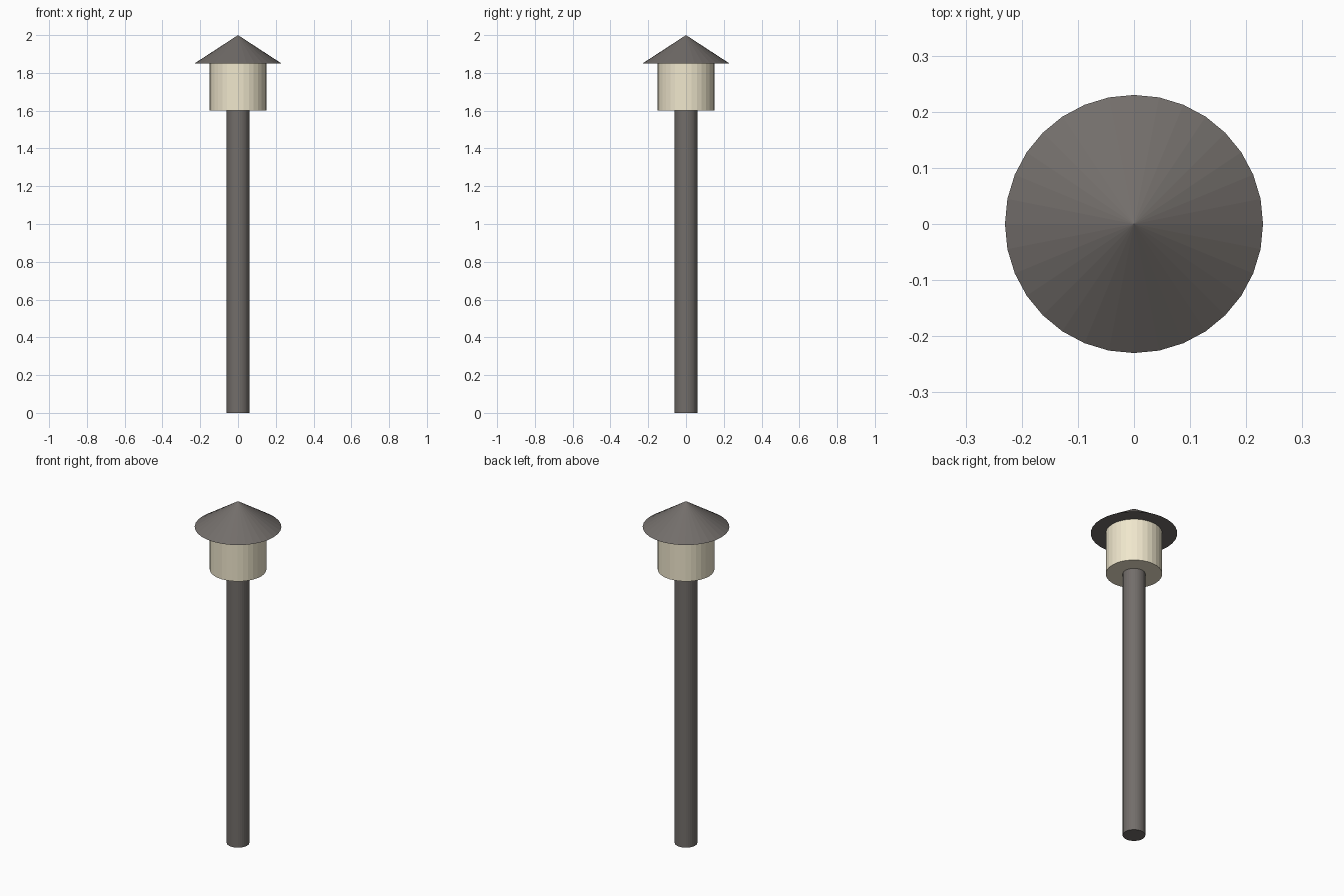
import bpy

if "Cube" in bpy.data.objects:
    bpy.data.objects.remove(bpy.data.objects["Cube"])

SIDES = 32


def material(name, color):
    mat = bpy.data.materials.new(name)
    mat.diffuse_color = (*color, 1.0)
    mat.use_nodes = True
    mat.node_tree.nodes["Principled BSDF"].inputs["Base Color"].default_value = mat.diffuse_color
    return mat


def round_part(name, r_bottom, r_top, z0, z1, mat):
    """Upright flat-shaded cylinder or cone between two heights."""
    bpy.ops.mesh.primitive_cone_add(vertices=SIDES, radius1=r_bottom, radius2=r_top,
                                    depth=z1 - z0, location=(0, 0, (z0 + z1) / 2))
    obj = bpy.context.object
    obj.name = name
    obj.data.materials.append(mat)
    return obj


metal = material("dark_metal", (0.17, 0.155, 0.145))
glass = material("cream_glass", (0.87, 0.80, 0.61))

# Post, lamp body and conical roof
round_part("post", 0.06, 0.06, 0.0, 1.6, metal)
round_part("lamp_body", 0.15, 0.15, 1.6, 1.85, glass)
round_part("roof", 0.23, 0.0, 1.85, 2.0, metal)
